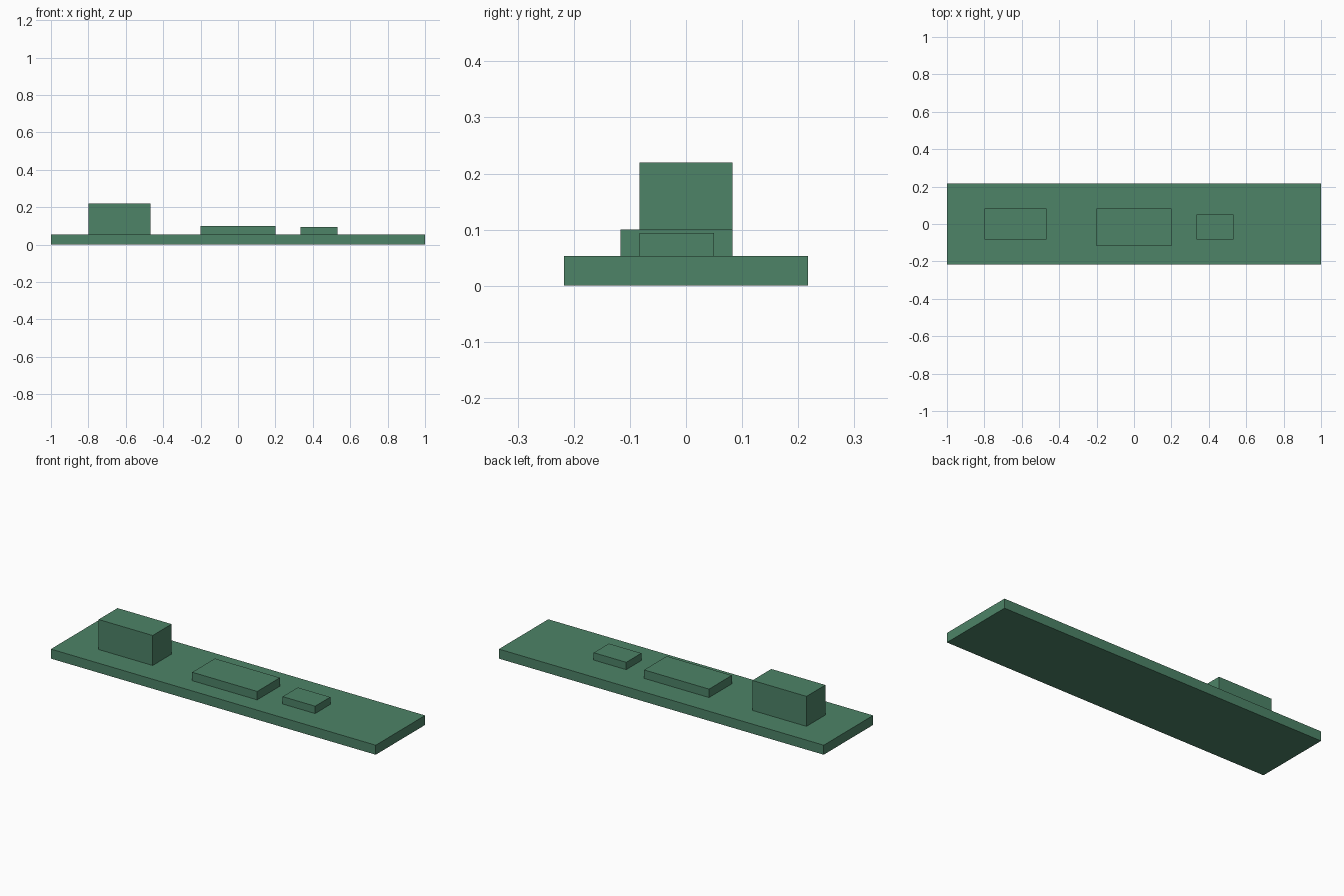
import bpy
import bmesh
from mathutils import Vector

if "Cube" in bpy.data.objects:
    bpy.data.objects.remove(bpy.data.objects["Cube"])

green = bpy.data.materials.new("board_green")
green.diffuse_color = (0.074, 0.228, 0.136, 1.0)
green.use_nodes = True
green.node_tree.nodes["Principled BSDF"].inputs["Base Color"].default_value = green.diffuse_color


def box(name, low, high):
    """Axis-aligned box between two opposite corners."""
    low, high = Vector(low), Vector(high)
    bm = bmesh.new()
    bmesh.ops.create_cube(bm, size=1.0)
    for v in bm.verts:
        v.co = Vector([c * s for c, s in zip(v.co, high - low)])
    mesh = bpy.data.meshes.new(name)
    bm.to_mesh(mesh)
    bm.free()
    mesh.materials.append(green)
    obj = bpy.data.objects.new(name, mesh)
    obj.location = (low + high) / 2
    bpy.context.collection.objects.link(obj)
    return obj


TOP = 0.053  # upper surface of the board

# Flat base board
box("board", (-1, -0.217, 0), (1, 0.217, TOP))
# Components standing on the board
box("tall_connector", (-0.8, -0.083, TOP), (-0.467, 0.083, 0.22))
box("large_chip", (-0.2, -0.117, TOP), (0.2, 0.083, 0.1))
box("small_chip", (0.333, -0.083, TOP), (0.533, 0.05, 0.094))
